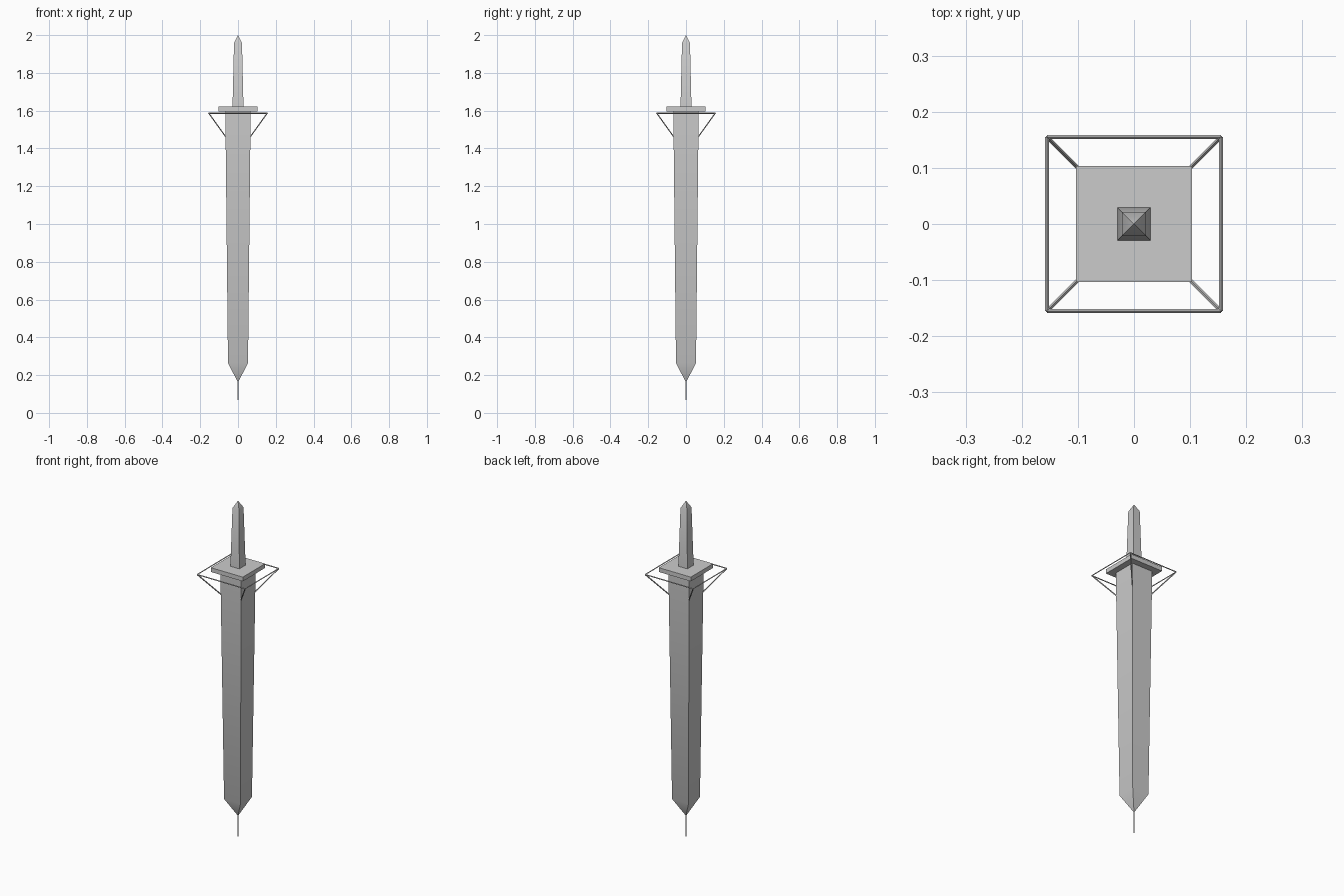
import bpy, bmesh, math
from mathutils import Vector

cube = bpy.data.objects.get("Cube")
if cube:
    bpy.data.objects.remove(cube)

steel = bpy.data.materials.new("grey steel")
steel.use_nodes = True
GREY = (0.6, 0.6, 0.6, 1)
steel.diffuse_color = GREY
steel.node_tree.nodes["Principled BSDF"].inputs["Base Color"].default_value = GREY


def finish(name, bm, smooth=False):
    """Turn a bmesh into a named object in the single steel colour."""
    bmesh.ops.remove_doubles(bm, verts=bm.verts, dist=1e-6)
    bmesh.ops.recalc_face_normals(bm, faces=bm.faces)
    mesh = bpy.data.meshes.new(name)
    bm.to_mesh(mesh)
    bm.free()
    mesh.materials.append(steel)
    obj = bpy.data.objects.new(name, mesh)
    bpy.context.collection.objects.link(obj)
    if smooth:
        bpy.ops.object.select_all(action='DESELECT')
        obj.select_set(True)
        bpy.context.view_layer.objects.active = obj
        bpy.ops.object.shade_smooth_by_angle(angle=math.radians(30))
    return obj


def square_loft(name, profile, smooth=False):
    """Loft square sections given as (half width, height); zero width is a point."""
    bm = bmesh.new()
    rings = []
    for w, z in profile:
        if w == 0:
            rings.append([bm.verts.new((0, 0, z))])
        else:
            rings.append([bm.verts.new((sx * w, sy * w, z))
                          for sx, sy in ((-1, -1), (1, -1), (1, 1), (-1, 1))])
    for a, b in zip(rings, rings[1:]):
        for i in range(4):
            j = (i + 1) % 4
            if len(a) == 1:
                bm.faces.new((a[0], b[j], b[i]))
            elif len(b) == 1:
                bm.faces.new((a[i], a[j], b[0]))
            else:
                bm.faces.new((a[i], a[j], b[j], b[i]))
    for ring in (rings[0], rings[-1]):
        if len(ring) == 4:
            bm.faces.new(ring)
    return finish(name, bm, smooth)


def rod(name, start, end, radius):
    """Thin four-sided bar between two points."""
    start, end = Vector(start), Vector(end)
    axis = end - start
    bm = bmesh.new()
    bmesh.ops.create_cone(bm, cap_ends=True, segments=4, radius1=radius,
                          radius2=radius, depth=axis.length)
    turn = axis.to_track_quat('Z', 'Y').to_matrix()
    for v in bm.verts:
        v.co = turn @ v.co + (start + end) / 2
    return finish(name, bm)


# Blade with its point, and the fine needle below it
square_loft("blade", [(0, 0.16), (0.053, 0.265), (0.067, 1.596)], True)
square_loft("needle", [(0.0004, 0), (0.003, 0.19)])

# Guard plate and tapered grip with a pointed end
square_loft("guard_plate", [(0.103, 1.596), (0.103, 1.621)])
square_loft("grip", [(0.029, 1.62), (0.021, 1.96), (0, 2.0)], True)

# Thin square frame around the guard, held by four slanting struts
R, Z = 0.155, 1.587
corners = [(-1, -1), (1, -1), (1, 1), (-1, 1)]
for i, (sx, sy) in enumerate(corners):
    nx, ny = corners[(i + 1) % 4]
    rod(f"frame_bar_{i + 1}", (sx * R, sy * R, Z), (nx * R, ny * R, Z), 0.0035)
    rod(f"strut_{i + 1}", (sx * R, sy * R, Z), (sx * 0.064, sy * 0.064, 1.46), 0.0035)
